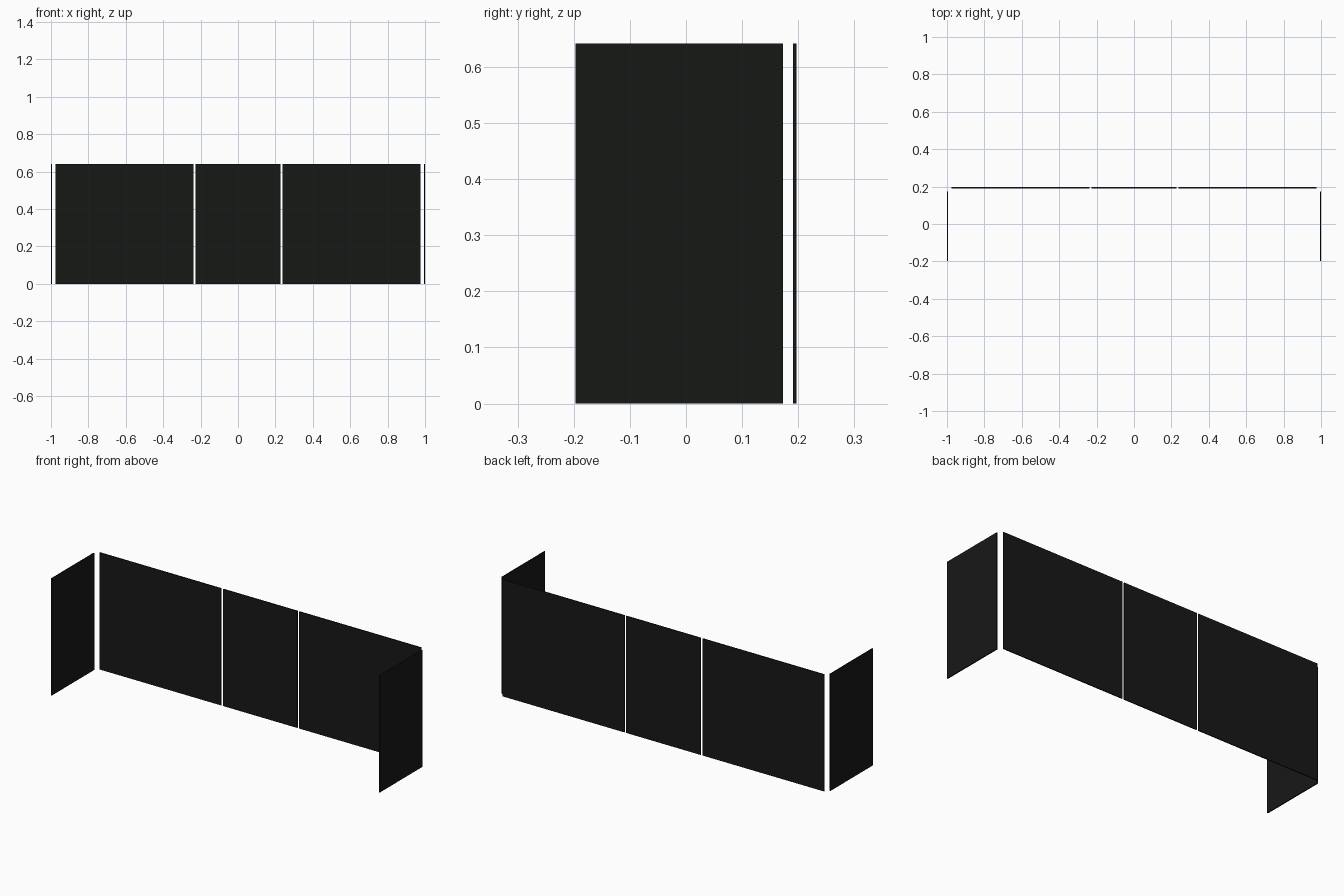
import bpy

if "Cube" in bpy.data.objects:
    bpy.data.objects.remove(bpy.data.objects["Cube"])

HEIGHT = 0.642
THICK = 0.006
BACK_Y = 0.194

mat = bpy.data.materials.new("black_panel")
mat.diffuse_color = (0.008, 0.009, 0.008, 1)
mat.use_nodes = True
mat.node_tree.nodes["Principled BSDF"].inputs["Base Color"].default_value = mat.diffuse_color


def panel(name, x0, x1, y0, y1):
    """Upright flat panel standing on z = 0."""
    bpy.ops.mesh.primitive_cube_add(
        size=1, location=((x0 + x1) / 2, (y0 + y1) / 2, HEIGHT / 2))
    ob = bpy.context.object
    ob.name = name
    ob.scale = (x1 - x0, y1 - y0, HEIGHT)
    bpy.ops.object.transform_apply(location=False, rotation=False, scale=True)
    ob.data.materials.append(mat)
    return ob


# Back row: narrow centre panel between two wide ones
y0, y1 = BACK_Y - THICK / 2, BACK_Y + THICK / 2
panel("back_panel_centre", -0.226, 0.226, y0, y1)
panel("back_panel_left", -0.977, -0.237, y0, y1)
panel("back_panel_right", 0.237, 0.977, y0, y1)

# Side returns coming forward at each end
panel("side_panel_left", -1.0, -1.0 + THICK, -0.197, 0.173)
panel("side_panel_right", 1.0 - THICK, 1.0, -0.197, 0.173)
